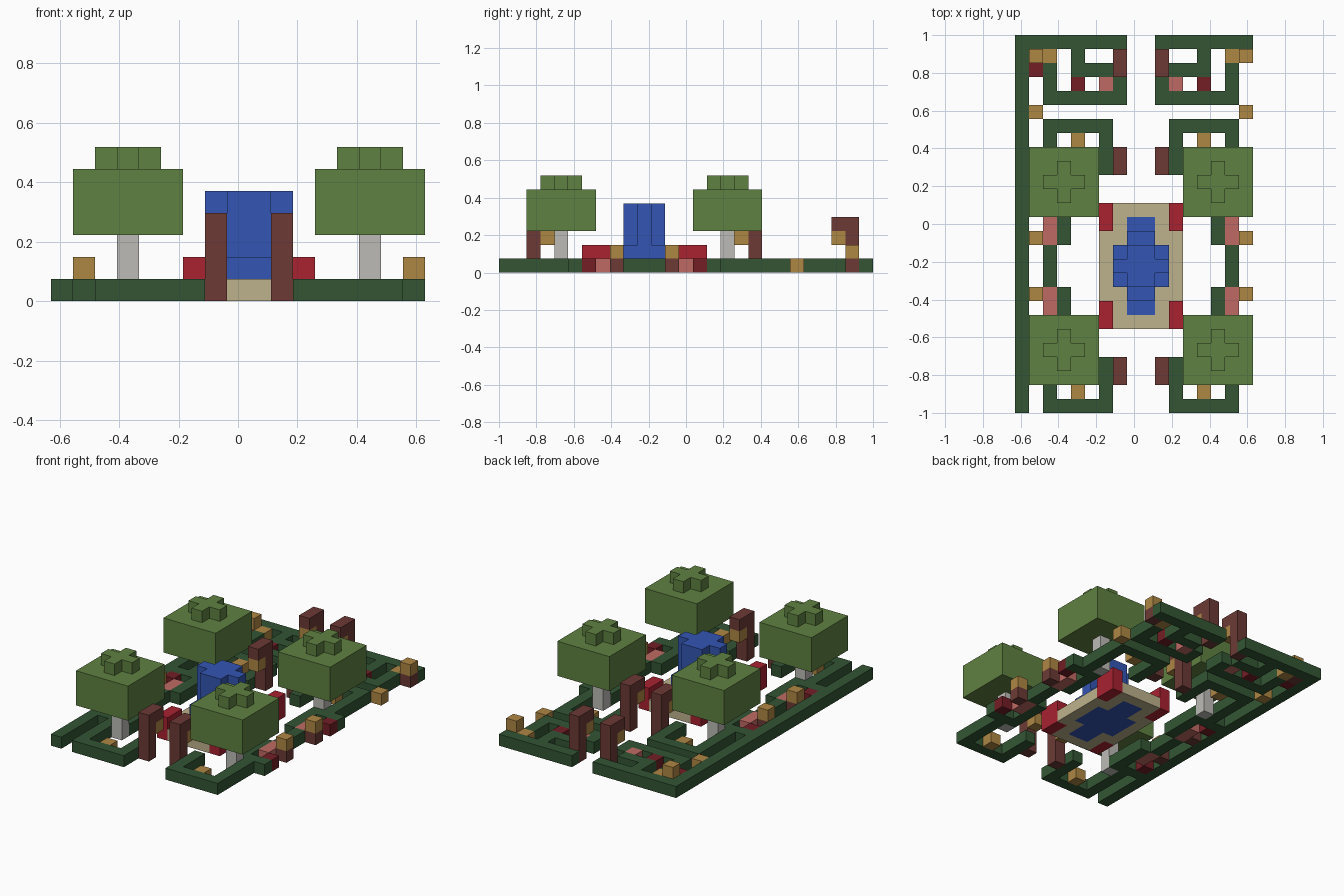
import bpy, bmesh
from mathutils import Vector

if "Cube" in bpy.data.objects:
    bpy.data.objects.remove(bpy.data.objects["Cube"])

U = 2 / 27          # size of one block
WIDTH = 17          # blocks across x
cells = {}          # (column, row, level) -> part name


def put(part, cols, rows, levels, both_sides=True, both_ends=False):
    """Fill inclusive block ranges, mirrored across the path and court."""
    for c in range(cols[0], cols[1] + 1):
        for r in range(rows[0], rows[1] + 1):
            for z in range(levels[0], levels[1] + 1):
                for cc in ({c, 17 - c} if both_sides else {c}):
                    for rr in ({r, 20 - r} if both_ends else {r}):
                        if cc < WIDTH:
                            cells[cc, rr, z] = part


def ground(part, cols, rows, **kw):
    put(part, cols, rows, (0, 0), **kw)


# Outer hedge
ground("hedge", (0, 0), (0, 26), both_sides=False)
ground("hedge", (0, 7), (26, 26))

# Back garden hedges
ground("hedge", (2, 2), (22, 24))
ground("hedge", (2, 7), (22, 22))
ground("hedge", (7, 7), (23, 23))
ground("hedge", (4, 6), (24, 24))
ground("hedge", (4, 4), (25, 25))

# Court hedges
for cols, rows in (((2, 6), (0, 0)), ((2, 2), (1, 5)), ((6, 6), (1, 3)),
                   ((1, 3), (5, 5)), ((3, 3), (6, 8)), ((2, 2), (9, 11))):
    ground("hedge", cols, rows, both_ends=True)

# Flowers
ground("pink_flowers", (2, 2), (7, 8), both_ends=True)
ground("pink_flowers", (6, 6), (23, 23))
ground("dark_red_flowers", (4, 4), (23, 23))
ground("dark_red_flowers", (1, 1), (24, 24), both_sides=False)
ground("dark_red_flowers", (1, 1), (6, 6), both_ends=True)

# Small lamps on the ground and on short stems
ground("lamps", (4, 4), (1, 1), both_ends=True)
ground("lamps", (1, 1), (21, 21))
ground("lamps", (2, 2), (25, 25))
for row in (8, 12, 25):
    ground("posts", (1, 1), (row, row))
    put("lamps", (1, 1), (row, row), (1, 1))

# Hooked lamp posts with hanging lanterns
for row, arm, ends in ((2, 3, True), (25, 24, False)):
    put("posts", (7, 7), (row, row), (0, 3), both_ends=ends)
    put("posts", (7, 7), (arm, arm), (3, 3), both_ends=ends)
    put("lamps", (7, 7), (arm, arm), (2, 2), both_ends=ends)

# Trees: trunk, square canopy, cross-shaped crown
put("tree_trunks", (3, 3), (4, 4), (0, 2), both_ends=True)
put("tree_leaves", (1, 5), (2, 6), (3, 5), both_ends=True)
put("tree_leaves", (2, 4), (4, 4), (6, 6), both_ends=True)
put("tree_leaves", (3, 3), (3, 5), (6, 6), both_ends=True)

# Fountain: paving, corner blocks, pool and water column
ground("paving", (6, 11), (6, 14))
put("corner_blocks", (6, 6), (6, 7), (0, 1), both_ends=True)
ground("water", (8, 9), (7, 13))
put("water", (8, 9), (8, 12), (1, 1))
put("water", (7, 10), (9, 11), (0, 1))
put("water", (7, 10), (10, 10), (2, 4))
put("water", (8, 9), (9, 11), (2, 4))

# Part colours as display values
COLOURS = {
    "hedge": ("dark green", (51, 85, 52)),
    "tree_leaves": ("leaf green", (95, 129, 65)),
    "tree_trunks": ("pale grey", (188, 187, 182)),
    "posts": ("brown", (108, 58, 53)),
    "lamps": ("amber", (175, 135, 68)),
    "pink_flowers": ("pink", (192, 106, 100)),
    "dark_red_flowers": ("dark red", (115, 30, 37)),
    "corner_blocks": ("red", (168, 34, 48)),
    "paving": ("sand", (190, 178, 140)),
    "water": ("blue", (51, 86, 180)),
}


def linear(v):
    v /= 255
    return v / 12.92 if v <= 0.04045 else ((v + 0.055) / 1.055) ** 2.4


def make_material(name, rgb):
    mat = bpy.data.materials.new(name)
    mat.use_nodes = True
    colour = (*map(linear, rgb), 1)
    mat.diffuse_color = colour
    mat.node_tree.nodes["Principled BSDF"].inputs["Base Color"].default_value = colour
    return mat


def build(part, colour_name, rgb):
    """Outer shell of all blocks of one part, with flat areas merged."""
    bm = bmesh.new()
    origin = Vector((-WIDTH / 2, -27 / 2, 0))
    for cell in [k for k, v in cells.items() if v == part]:
        for axis in range(3):
            for side in (0, 1):
                near = list(cell)
                near[axis] += 2 * side - 1
                if tuple(near) in cells:
                    continue
                corners = []
                for a, b in ((0, 0), (1, 0), (1, 1), (0, 1)):
                    p = Vector(cell)
                    p[axis] += side
                    p[(axis + 1) % 3] += a
                    p[(axis + 2) % 3] += b
                    corners.append(bm.verts.new((p + origin) * U))
                bm.faces.new(corners if side else corners[::-1])
    bmesh.ops.remove_doubles(bm, verts=bm.verts, dist=U / 100)
    bmesh.ops.dissolve_limit(bm, angle_limit=0.01, verts=bm.verts, edges=bm.edges)
    mesh = bpy.data.meshes.new(part)
    bm.to_mesh(mesh)
    bm.free()
    mesh.materials.append(make_material(colour_name, rgb))
    bpy.context.collection.objects.link(bpy.data.objects.new(part, mesh))


for part, (colour_name, rgb) in COLOURS.items():
    build(part, colour_name, rgb)
